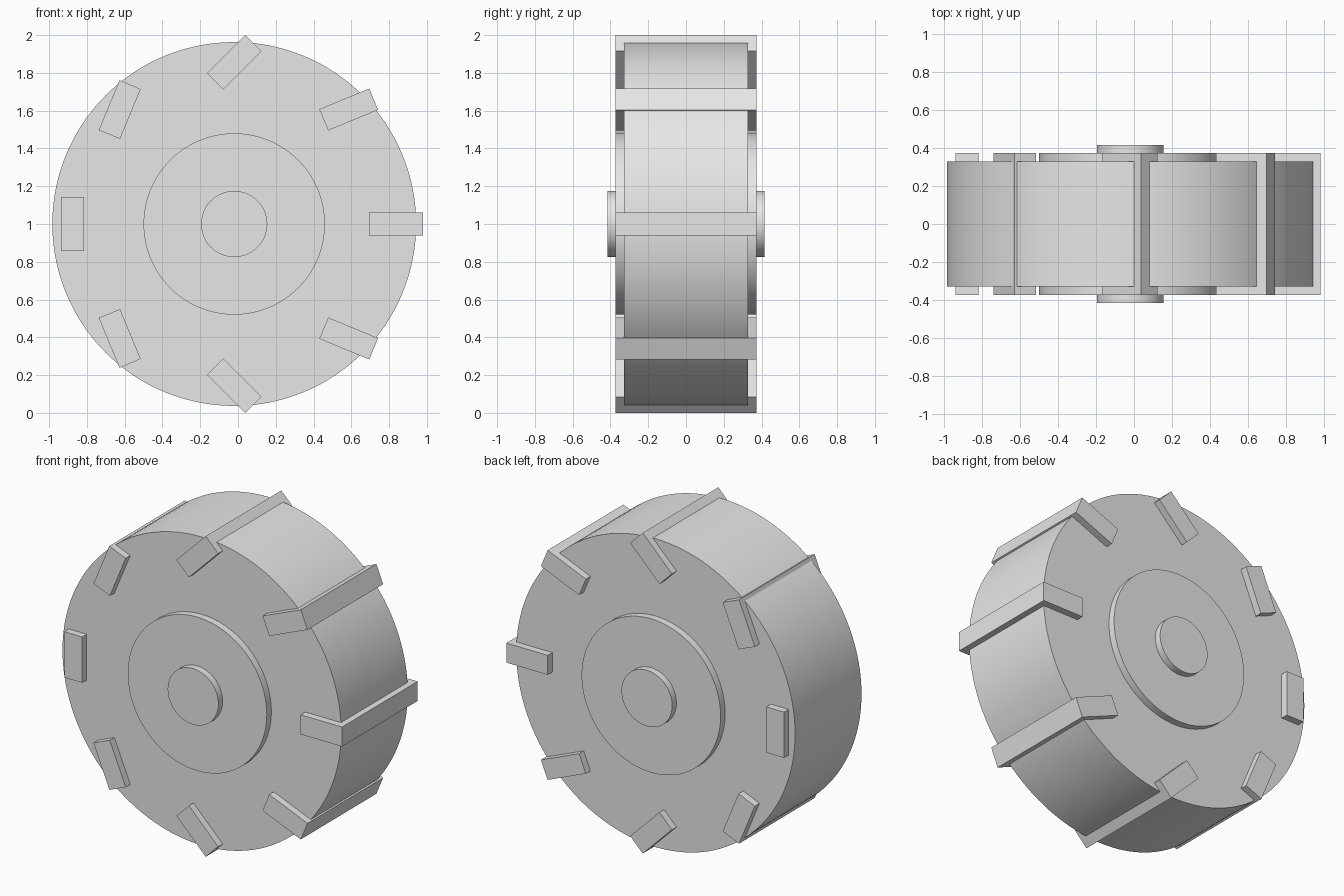
import bpy
import math

cube = bpy.data.objects.get("Cube")
if cube:
    bpy.data.objects.remove(cube, do_unlink=True)

CENTRE_X, CENTRE_Z = -0.02, 1.0
TREAD_ORBIT = 0.857
TREAD_COUNT = 8

grey = bpy.data.materials.new("light_grey")
grey.use_nodes = True
grey.diffuse_color = (0.8, 0.8, 0.8, 1)
grey.node_tree.nodes["Principled BSDF"].inputs["Base Color"].default_value = grey.diffuse_color


def disc(name, radius, half_width):
    """Smooth-rimmed cylinder lying along the axle direction."""
    bpy.ops.mesh.primitive_cylinder_add(
        vertices=128, radius=radius, depth=2 * half_width,
        location=(CENTRE_X, 0, CENTRE_Z), rotation=(math.pi / 2, 0, 0))
    obj = bpy.context.object
    obj.name = name
    obj.data.materials.append(grey)
    bpy.ops.object.shade_smooth_by_angle(angle=math.radians(30))


def tread(index):
    """Paddle bar across the wheel, turning half as fast as its orbit angle."""
    angle = math.tau * index / TREAD_COUNT
    if angle > math.pi:
        angle -= math.tau
    bpy.ops.mesh.primitive_cube_add(
        size=1,
        location=(CENTRE_X + TREAD_ORBIT * math.cos(angle), 0,
                  CENTRE_Z + TREAD_ORBIT * math.sin(angle)),
        rotation=(0, -angle / 2, 0))
    obj = bpy.context.object
    obj.name = f"tread_bar_{index + 1}"
    obj.scale = (0.286, 0.746, 0.122)
    obj.data.materials.append(grey)


# Wheel drum, raised hub and axle
disc("wheel_drum", 0.963, 0.328)
disc("hub_disc", 0.48, 0.373)
disc("axle", 0.175, 0.415)

# Tread bars around the rim
for i in range(TREAD_COUNT):
    tread(i)
